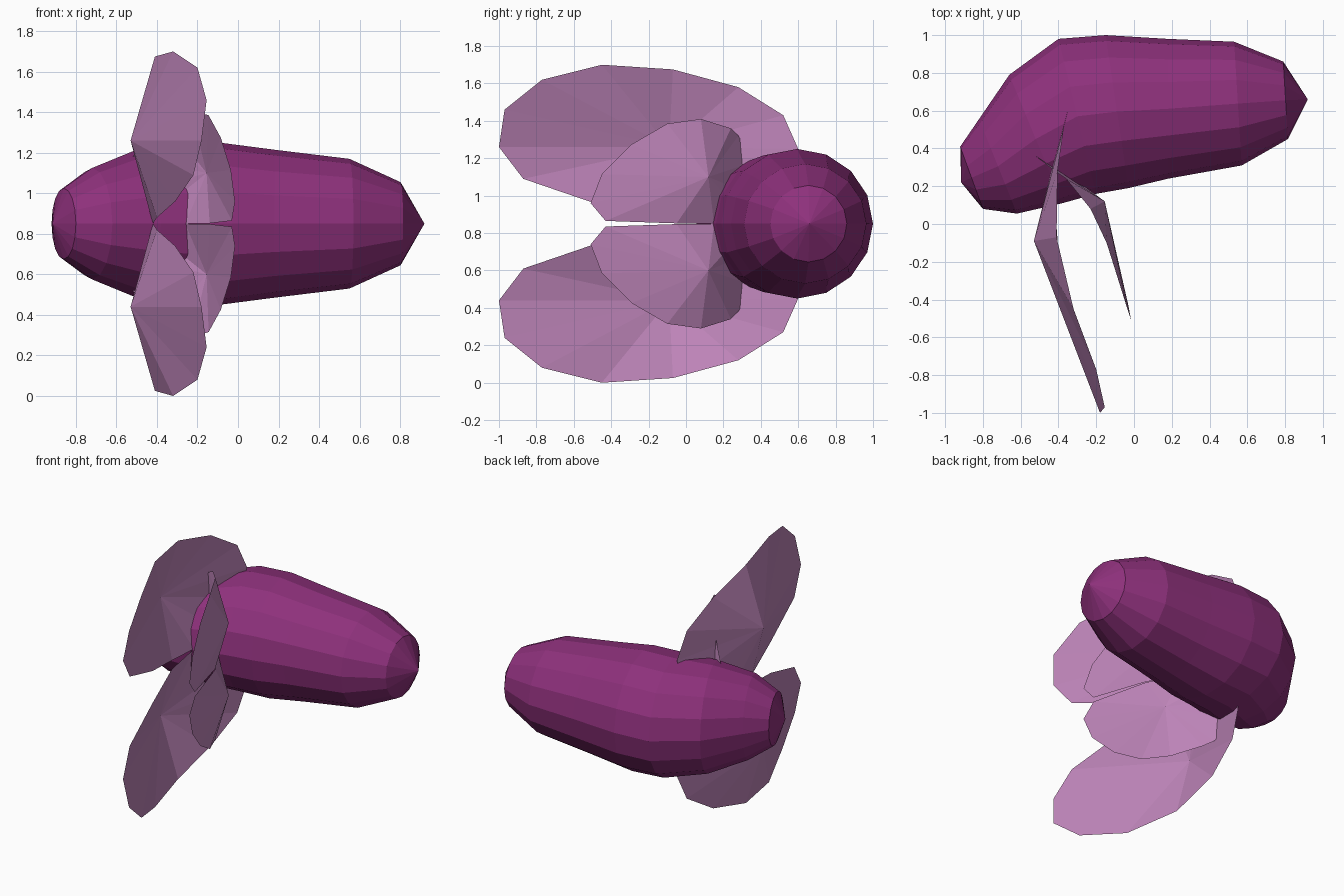
import bpy, bmesh, math
from mathutils import Vector

if "Cube" in bpy.data.objects:
    bpy.data.objects.remove(bpy.data.objects["Cube"])

MID = 0.85    # height of the symmetry plane
SIDES = 16


def material(name, rgb):
    m = bpy.data.materials.new(name)
    m.diffuse_color = (*rgb, 1)
    m.use_nodes = True
    m.node_tree.nodes["Principled BSDF"].inputs["Base Color"].default_value = m.diffuse_color
    return m


def finish(name, bm, mat):
    bmesh.ops.recalc_face_normals(bm, faces=bm.faces)
    me = bpy.data.meshes.new(name)
    bm.to_mesh(me)
    bm.free()
    me.materials.append(mat)
    ob = bpy.data.objects.new(name, me)
    bpy.context.collection.objects.link(ob)
    return ob


def fan(bm, centre, ring):
    for a, b in zip(ring, ring[1:] + ring[:1]):
        bm.faces.new((centre, a, b))


# Body: tilted rings given by front point, back point (x, y) and height radius
def body(mat):
    rings = [
        ((-0.80, 0.08), (-0.92, 0.41), 0.175),
        ((-0.62, 0.055), (-0.82, 0.556), 0.275),
        ((-0.38, 0.11), (-0.66, 0.79), 0.357),
        ((-0.20, 0.16), (-0.40, 0.98), 0.395),
        ((-0.03, 0.19), (-0.15, 1.00), 0.40),
        ((0.18, 0.24), (0.18, 0.98), 0.365),
        ((0.57, 0.31), (0.53, 0.965), 0.32),
        ((0.815, 0.45), (0.79, 0.86), 0.205),
    ]
    bm = bmesh.new()
    loops = []
    for f, b, rz in rings:
        f, b = Vector((*f, MID)), Vector((*b, MID))
        c, u = (f + b) / 2, (b - f) / 2
        loops.append([bm.verts.new(c + u * math.cos(t) + Vector((0, 0, rz * math.sin(t))))
                      for t in (2 * math.pi * i / SIDES for i in range(SIDES))])
    for p, q in zip(loops, loops[1:]):
        for i in range(SIDES):
            j = (i + 1) % SIDES
            bm.faces.new((p[i], p[j], q[j], q[i]))
    fan(bm, bm.verts.new((-0.915, 0.22, MID)), loops[0])
    fan(bm, bm.verts.new((0.92, 0.66, MID)), loops[-1])
    return finish("body", bm, mat)


# Wing: shallow fan from a raised centre to its rim, mirrored below
def wing(name, centre, rim, mat):
    for label, s in (("upper", 1), ("lower", -1)):
        bm = bmesh.new()
        pts = [bm.verts.new((x, y, MID + s * (z - MID))) for x, y, z in [centre] + rim]
        fan(bm, pts[0], pts[1:])
        finish(f"{label}_{name}", bm, mat)


purple = material("purple", (0.27, 0.03, 0.20))
mauve = material("mauve", (0.53, 0.24, 0.50))

body(purple)

wing("large_wing", (-0.53, -0.09, 1.26), [
    (-0.42, 0.12, 0.85), (-0.40, -0.15, 0.88), (-0.31, -0.49, 0.96),
    (-0.22, -0.87, 1.09), (-0.18, -1.0, 1.26), (-0.155, -0.97, 1.46),
    (-0.20, -0.77, 1.62), (-0.32, -0.45, 1.70), (-0.41, -0.07, 1.675),
    (-0.405, 0.28, 1.58), (-0.37, 0.52, 1.43), (-0.35, 0.60, 1.25),
    (-0.37, 0.55, 1.06), (-0.40, 0.35, 0.91)], mauve)

wing("small_wing", (-0.155, 0.12, 1.10), [
    (-0.44, 0.33, 0.87), (-0.26, 0.15, 0.85), (-0.14, -0.05, 0.852),
    (-0.03, -0.43, 0.865), (-0.015, -0.51, 0.96), (-0.035, -0.45, 1.115),
    (-0.085, -0.29, 1.275), (-0.145, -0.10, 1.385), (-0.23, 0.08, 1.41),
    (-0.36, 0.24, 1.36), (-0.42, 0.28, 1.32), (-0.52, 0.36, 1.18),
    (-0.52, 0.36, 1.0)], mauve)
